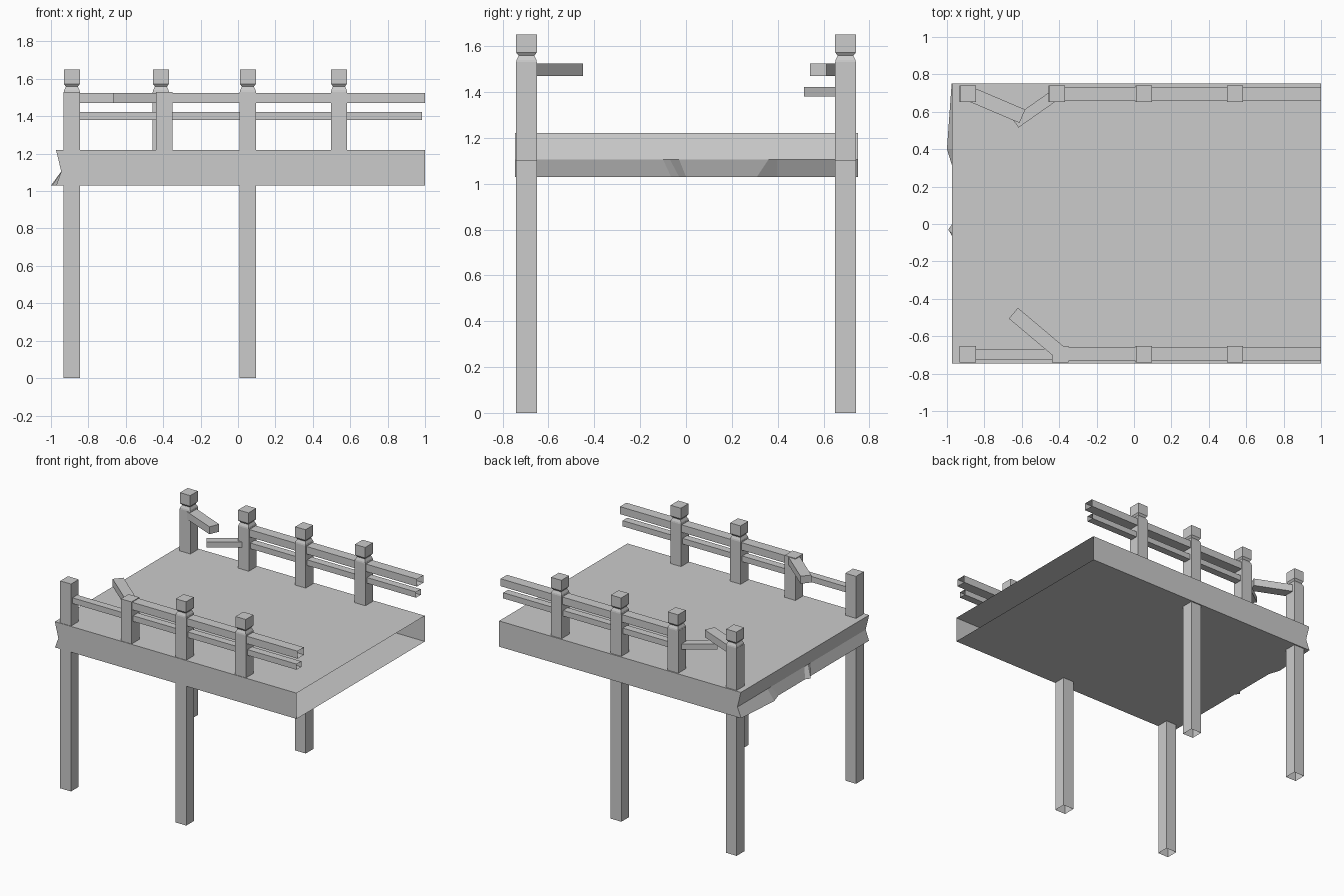
import bpy, bmesh
from mathutils import Vector

if "Cube" in bpy.data.objects:
    bpy.data.objects.remove(bpy.data.objects["Cube"])


def finish(name, bm):
    bmesh.ops.recalc_face_normals(bm, faces=bm.faces[:])
    me = bpy.data.meshes.new(name)
    bm.to_mesh(me)
    bm.free()
    ob = bpy.data.objects.new(name, me)
    bpy.context.collection.objects.link(ob)
    return ob


def skin(name, rings, start=False, end=False):
    """Join four-sided rings into a tube, with optional end caps."""
    bm = bmesh.new()
    loops = [[bm.verts.new(p) for p in r] for r in rings]
    for a, b in zip(loops, loops[1:]):
        for i in range(4):
            j = (i + 1) % 4
            bm.faces.new((a[i], a[j], b[j], b[i]))
    if start:
        bm.faces.new(loops[0])
    if end:
        bm.faces.new(loops[-1])
    return finish(name, bm)


def column(name, x, y, levels, end=False):
    """Square column from (z, half size x, half size y) levels."""
    rings = [[(x - a, y - b, z), (x + a, y - b, z), (x + a, y + b, z), (x - a, y + b, z)]
             for z, a, b in levels]
    return skin(name, rings, end=end)


def rail(name, path, width, z0, z1, end=False):
    """Flat rail along a plan path, mitred at its bends."""
    pts = [Vector(p) for p in path]
    dirs = [(b - a).normalized() for a, b in zip(pts, pts[1:])]
    rings = []
    for i, p in enumerate(pts):
        d0, d1 = dirs[max(i - 1, 0)], dirs[min(i, len(dirs) - 1)]
        t = (d0 + d1).normalized()
        n = Vector((-t.y, t.x)) * (width / 2 / t.dot(d0))
        l, r = p + n, p - n
        rings.append([(l.x, l.y, z0), (r.x, r.y, z0), (r.x, r.y, z1), (l.x, l.y, z1)])
    return skin(name, rings, end=end)


# Deck: hollow slab, open at the right, splintered at the left
bm = bmesh.new()
#         y top,  y mid,  y low,  x low
ragged = [(-.745, -.745, -.745, -.972),
          (-.10, -.10, -.065, -.972),
          (-.07, -.07, -.03, -.993),
          (-.03, -.03, .0, -.972),
          (.36, .36, .31, -.972),
          (.40, .40, .40, -1.0),
          (.75, .75, .75, -.975)]
top = [bm.verts.new((-.973, r[0], 1.22)) for r in ragged]
mid = [bm.verts.new((-.945, r[1], 1.105)) for r in ragged]
low = [bm.verts.new((r[3], r[2], 1.03)) for r in ragged]
ft, fl, bt, bl = [bm.verts.new((1, y, z)) for y in (-.745, .75) for z in (1.22, 1.03)]
for a, b in ((top, mid), (mid, low)):
    for i in range(len(ragged) - 1):
        bm.faces.new((a[i], a[i + 1], b[i + 1], b[i]))
bm.faces.new(top + [bt, ft])
bm.faces.new(low + [bl, fl])
bm.faces.new((top[0], mid[0], low[0], fl, ft))
bm.faces.new((top[-1], mid[-1], low[-1], bl, bt))
finish("deck", bm)

# Legs, railing posts and caps on both sides
for side, s in (("front", -1), ("back", 1)):
    y = s * .696
    for x in (-.888, .053):
        column(side + "_leg", x, y, [(0, .044, .045), (1.10, .044, .045)])
    for i, x in enumerate((-.888, -.394 if s < 0 else -.412, .053, .54)):
        column(f"{side}_post_{i}", x, y, [(1.10, .044, .045), (1.53, .044, .045)], end=True)
        # The two left posts in front have lost their caps
        if s > 0 or i > 1:
            column(f"{side}_post_cap_{i}", x, y,
                   [(1.53, .043, .045), (1.54, .041, .043), (1.558, .032, .034),
                    (1.572, .042, .045), (1.65, .042, .045)], end=True)

# Front rails: the upper one is bent inward at its left end
rail("front_upper_rail", [(1, -.696), (-.385, -.696), (-.645, -.477)], .075, 1.47, 1.525, True)
rail("front_lower_rail", [(.985, -.696), (-.87, -.696)], .055, 1.38, 1.422)

# Back rails: both stop at the second post
rail("back_upper_rail", [(1, .696), (-.39, .696)], .075, 1.47, 1.525)
rail("back_lower_rail", [(.985, .696), (-.39, .696)], .055, 1.38, 1.422)

# Broken rail pieces hanging in the gap
rail("broken_upper_rail", [(-.87, .692), (-.597, .576)], .078, 1.47, 1.525, True)
rail("broken_lower_rail", [(-.40, .705), (-.635, .54)], .06, 1.38, 1.422, True)
